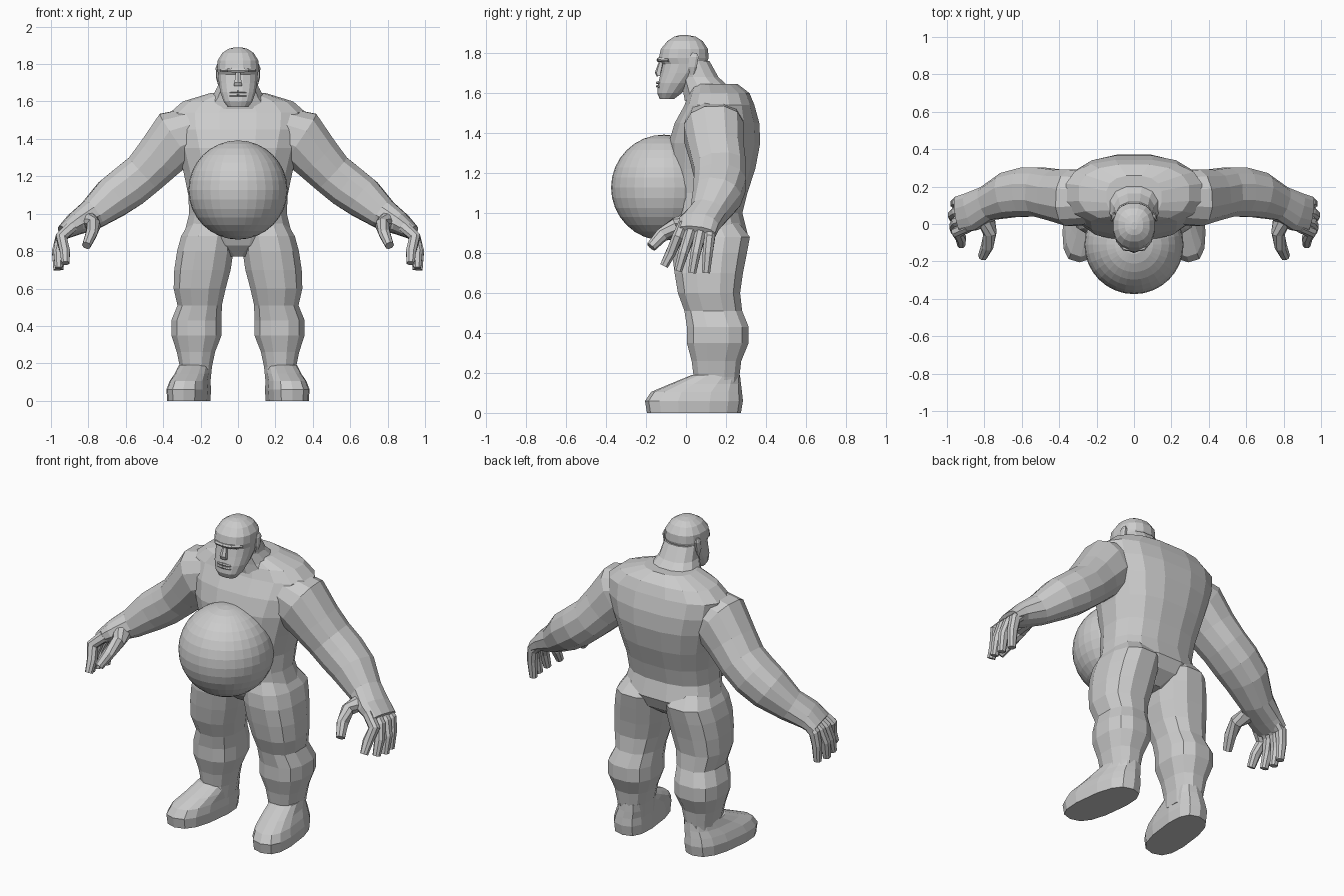
import bpy, bmesh, math
from mathutils import Vector


def skin(name, rings, mirror=False):
    """Flat-shaded skin over equal-length rings of points, capped at both ends."""
    bm = bmesh.new()
    loops = [[bm.verts.new(p) for p in ring] for ring in rings]
    n = len(loops[0])
    for a, b in zip(loops, loops[1:]):
        for i in range(n):
            j = (i + 1) % n
            bm.faces.new((a[i], a[j], b[j], b[i]))
    bm.faces.new(loops[0])
    bm.faces.new(loops[-1])
    bmesh.ops.recalc_face_normals(bm, faces=bm.faces)
    me = bpy.data.meshes.new(name)
    bm.to_mesh(me)
    bm.free()
    ob = bpy.data.objects.new(name, me)
    bpy.context.collection.objects.link(ob)
    if mirror:
        ob.modifiers.new("Mirror", "MIRROR").use_mirror_merge = False
    return ob


def oval(n, power):
    """Unit superellipse, rotated half a step so a flat faces front."""
    pts = []
    for i in range(n):
        a = 2 * math.pi * (i + 0.5) / n
        c, s = math.cos(a), math.sin(a)
        pts.append((math.copysign(abs(c) ** power, c), math.copysign(abs(s) ** power, s)))
    return pts


def stack(name, levels, n=14, power=0.85, skew=0.0, mirror=False):
    """Level rings: (z, centre x, half width, front y, back y)."""
    rings = []
    for z, cx, rx, yf, yb in levels:
        ring = []
        for c, s in oval(n, power):
            y = (yf + yb) / 2 + s * (yb - yf) / 2
            ring.append((cx + c * rx + skew * (y - 0.15), y, z))
        rings.append(ring)
    return skin(name, rings, mirror)


def tube(name, path, n=10, power=0.85, mirror=True):
    """Rings square to a path: (x, y, z, thickness, half width along y)."""
    pts = [Vector(p[:3]) for p in path]
    rings = []
    for i, p in enumerate(path):
        t = (pts[min(i + 1, len(pts) - 1)] - pts[max(i - 1, 0)]).normalized()
        v = Vector((0, 1, 0))
        v = (v - t * v.dot(t)).normalized()
        u = t.cross(v)
        rings.append([pts[i] + u * (c * p[3]) + v * (s * p[4]) for c, s in oval(n, power)])
    return skin(name, rings, mirror)


# Torso with broad back and sloping shoulders
stack("torso", [
    (0.77, 0, 0.06, 0.02, 0.20), (0.83, 0, 0.22, -0.04, 0.28), (0.90, 0, 0.29, -0.07, 0.31),
    (1.00, 0, 0.265, -0.08, 0.285), (1.10, 0, 0.27, -0.08, 0.31), (1.22, 0, 0.295, -0.09, 0.35),
    (1.35, 0, 0.33, -0.09, 0.375), (1.45, 0, 0.36, -0.06, 0.37), (1.54, 0, 0.37, -0.01, 0.345),
    (1.60, 0, 0.30, 0.01, 0.32), (1.645, 0, 0.15, 0.03, 0.26)], n=16, power=0.8)

# Neck
stack("neck", [
    (1.56, 0, 0.20, -0.01, 0.28), (1.62, 0, 0.145, -0.02, 0.23), (1.68, 0, 0.112, -0.03, 0.165),
    (1.76, 0, 0.10, -0.05, 0.12)], n=12)

# Head with heavy jaw
stack("head", [
    (1.57, 0, 0.055, -0.132, -0.06), (1.60, 0, 0.078, -0.145, -0.02), (1.65, 0, 0.096, -0.14, 0.03),
    (1.70, 0, 0.104, -0.128, 0.08), (1.745, 0, 0.108, -0.118, 0.105), (1.775, 0, 0.113, -0.138, 0.115),
    (1.82, 0, 0.110, -0.128, 0.112), (1.86, 0, 0.085, -0.095, 0.085), (1.882, 0, 0.05, -0.06, 0.05),
    (1.89, 0, 0.015, -0.03, 0.01)], n=16)

# Face features
tube("brow", [(0, -0.134, 1.765, 0.012, 0.014), (0.05, -0.13, 1.768, 0.012, 0.014),
              (0.088, -0.085, 1.765, 0.009, 0.012)], n=6)
tube("nose", [(0, -0.122, 1.76, 0.012, 0.012), (0, -0.138, 1.70, 0.022, 0.018),
              (0, -0.135, 1.685, 0.024, 0.012)], n=6, mirror=False)
for label, z in (("upper_lip", 1.652), ("lower_lip", 1.634)):
    tube(label, [(0, -0.140, z, 0.008, 0.011), (0.045, -0.130, z - 0.003, 0.005, 0.008)], n=6)
stack("ear", [(1.69, 0.100, 0.008, 0.02, 0.04), (1.73, 0.107, 0.012, 0.01, 0.055),
              (1.78, 0.108, 0.012, 0.015, 0.065), (1.80, 0.106, 0.006, 0.03, 0.055)], n=8, mirror=True)

# Round belly
bpy.ops.mesh.primitive_uv_sphere_add(segments=32, ring_count=16, radius=0.265, location=(0, -0.11, 1.127))
bpy.context.object.name = "belly"

# Legs
stack("leg", [
    (0.96, 0.14, 0.12, -0.04, 0.26), (0.88, 0.16, 0.148, -0.07, 0.325), (0.80, 0.175, 0.155, -0.075, 0.31),
    (0.70, 0.19, 0.155, -0.062, 0.29), (0.60, 0.205, 0.143, -0.045, 0.275), (0.51, 0.205, 0.122, -0.012, 0.285),
    (0.43, 0.222, 0.138, 0.0, 0.318), (0.35, 0.222, 0.138, 0.0, 0.318), (0.26, 0.225, 0.105, 0.025, 0.28),
    (0.18, 0.225, 0.088, 0.035, 0.27), (0.10, 0.225, 0.08, 0.03, 0.26)], n=12, power=0.8, mirror=True)

# Feet, toes turned slightly out
stack("foot", [
    (0.0, 0.25, 0.108, -0.195, 0.275), (0.06, 0.25, 0.112, -0.205, 0.285), (0.105, 0.245, 0.102, -0.175, 0.28),
    (0.145, 0.235, 0.092, -0.08, 0.275), (0.19, 0.23, 0.083, 0.03, 0.27)],
    n=14, power=0.75, skew=-0.12, mirror=True)

# Arms: shoulder, elbow, forearm and palm
tube("arm", [
    (0.20, 0.14, 1.45, 0.13, 0.14), (0.33, 0.14, 1.405, 0.16, 0.155), (0.42, 0.155, 1.30, 0.135, 0.14),
    (0.50, 0.17, 1.215, 0.122, 0.135), (0.58, 0.17, 1.15, 0.122, 0.135), (0.67, 0.155, 1.085, 0.115, 0.125),
    (0.78, 0.11, 0.995, 0.085, 0.095), (0.87, 0.065, 0.945, 0.062, 0.105), (0.935, 0.05, 0.90, 0.04, 0.10)],
    n=12)

# Curled fingers
fingers = [(-0.015, -0.11, 0.925, 0.735), (0.035, -0.04, 0.96, 0.71),
           (0.082, 0.03, 0.968, 0.70), (0.125, 0.10, 0.955, 0.70)]
for i, (y0, y1, tx, tz) in enumerate(fingers):
    tube(f"finger_{i + 1}", [
        (0.885, y0, 0.935, 0.034, 0.028), (0.945, y0 * 0.7 + y1 * 0.3, 0.875, 0.033, 0.029),
        (tx, y0 * 0.35 + y1 * 0.65, 0.80, 0.029, 0.027), (tx - 0.002, y1, tz, 0.022, 0.022)], n=8)

# Thumbs
tube("thumb", [(0.80, 0.05, 0.965, 0.05, 0.055), (0.77, -0.05, 0.94, 0.036, 0.038),
               (0.785, -0.12, 0.89, 0.032, 0.034), (0.81, -0.175, 0.83, 0.024, 0.026)], n=8)
